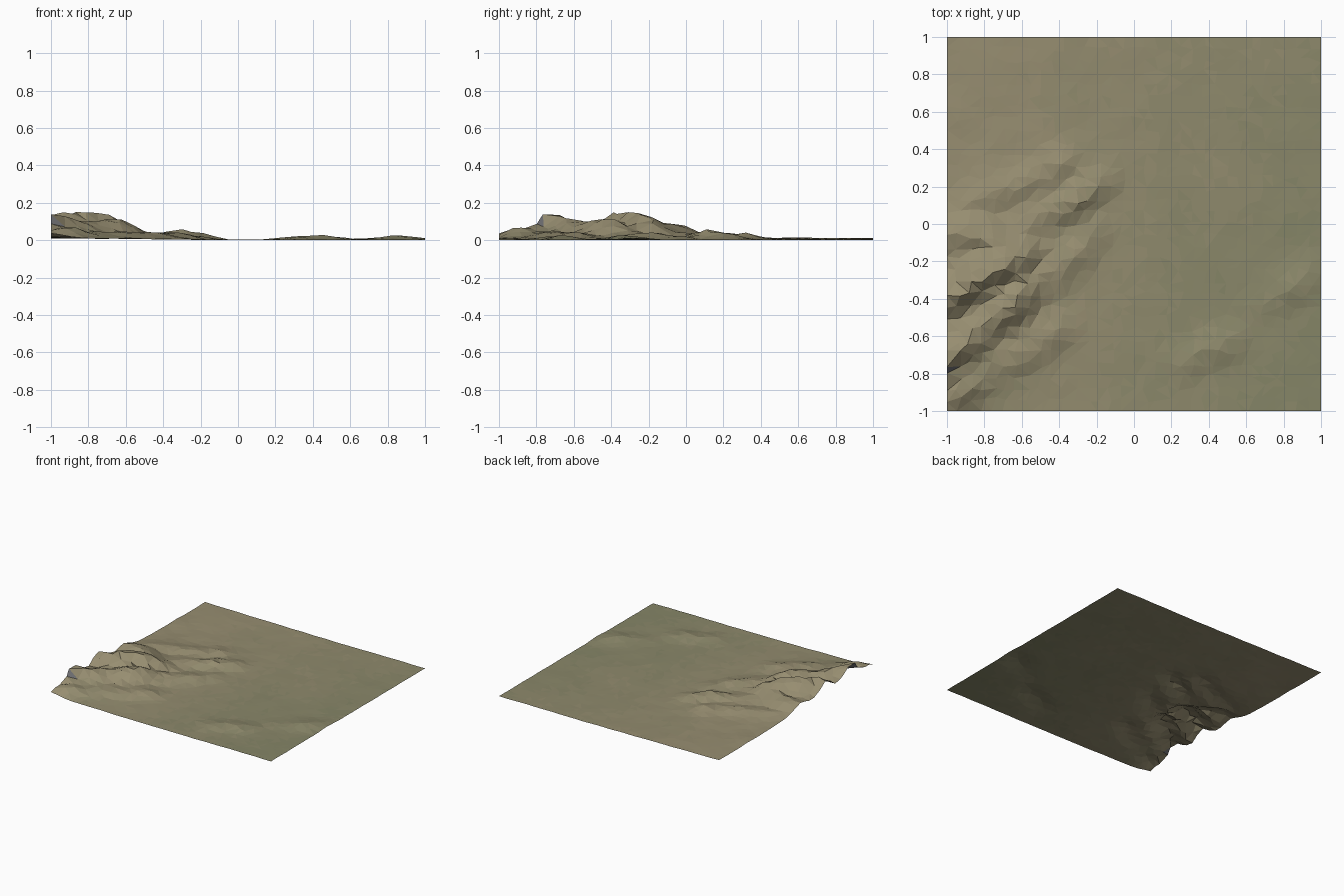
import bpy, bmesh, math, random
from mathutils import Vector, noise

if "Cube" in bpy.data.objects:
    bpy.data.objects.remove(bpy.data.objects["Cube"])

random.seed(4)
N = 32

# Ridge crests: (x, y, height above the broad swell)
RIDGES = [
    [(-1.02, -.73, .13), (-.9, -.66, .06), (-.74, -.52, .06), (-.61, -.41, .095), (-.52, -.31, .04)],
    [(-1.0, -.42, .06), (-.85, -.32, .08), (-.73, -.24, .12), (-.61, -.2, .085), (-.55, -.13, .02)],
    [(-1.0, -.07, .05), (-.9, -.05, .05), (-.77, -.07, .06), (-.72, -.15, .07)],
    [(-.62, -.05, .02), (-.45, .05, .03), (-.3, .13, .048), (-.18, .2, .03), (-.14, .27, .01)],
    [(-.85, .12, .02), (-.6, .2, .025), (-.4, .29, .036), (-.33, .36, .015)],
    [(-.7, -.76, .02), (-.5, -.66, .03), (-.37, -.58, .025)],
    [(-.42, -.3, .02), (-.3, -.16, .03), (-.2, -.04, .018)],
    [(-1.0, -.96, .03), (-.88, -.88, .045), (-.76, -.82, .02)],
    [(.25, -.76, .012), (.4, -.69, .024), (.53, -.64, .018)],
    [(.66, -.47, .008), (.84, -.36, .024), (.95, -.29, .014)],
]


def ridge(p, line):
    # steep on the south-east side, gentler on the north-west side
    best = 0
    for a, b in zip(line, line[1:]):
        a2, b2 = Vector(a[:2]), Vector(b[:2])
        d = b2 - a2
        t = max(0, min(1, (p - a2).dot(d) / d.length_squared))
        off = p - (a2 + d * t)
        width = .07 if off.dot(Vector((.5, -.86))) > 0 else .10
        h = a[2] + (b[2] - a[2]) * t
        best = max(best, h * math.exp(-(off.length / width) ** 2))
    return best


def height(x, y):
    p = Vector((x, y))
    swell = .06 * math.exp(-((x + .95) / .42) ** 2 - ((y + .42) / .45) ** 2)
    h = swell + max(ridge(p, r) for r in RIDGES)
    h += .010 * max(0, -x) * max(0, min(1, y + .5))
    n = noise.noise(Vector((x * 7, y * 7, 1.3)))
    return max(0, h * (1 + .25 * n) + .002 + .003 * n)


def material(name, rgb):
    m = bpy.data.materials.new(name)
    m.diffuse_color = (*rgb, 1)
    m.use_nodes = True
    m.node_tree.nodes["Principled BSDF"].inputs["Base Color"].default_value = m.diffuse_color
    return m


# Terrain sheet: slightly irregular grid lifted by the height function
bm = bmesh.new()
bmesh.ops.create_grid(bm, x_segments=N, y_segments=N, size=1)
for v in bm.verts:
    j = .28 * 2 / N
    if abs(v.co.x) < .999:
        v.co.x += random.uniform(-j, j)
    if abs(v.co.y) < .999:
        v.co.y += random.uniform(-j, j)
    v.co.z = height(v.co.x, v.co.y)
low = min(v.co.z for v in bm.verts)
for v in bm.verts:
    v.co.z -= low
bmesh.ops.triangulate(bm, faces=bm.faces[:], quad_method='SHORT_EDGE')
bm.normal_update()

# Ground shades from dry tan to green, bare rock on the steepest faces
SHADES = 5
tan, green = Vector((.31, .27, .165)), Vector((.235, .235, .135))
for f in bm.faces:
    c = f.calc_center_median()
    g = .4 + .4 * c.x - .12 * c.y - 3 * c.z
    g += .35 * noise.noise(Vector((c.x * 2, c.y * 2, 5))) + random.uniform(-.08, .08)
    f.material_index = max(0, min(SHADES - 1, int(g * SHADES)))
    if f.normal.z < .66 and c.z > .05:
        f.material_index = SHADES

mesh = bpy.data.meshes.new("terrain")
bm.to_mesh(mesh)
bm.free()
for i in range(SHADES):
    mesh.materials.append(material(f"ground_{i}", tan.lerp(green, i / (SHADES - 1))))
mesh.materials.append(material("rock", (.17, .17, .18)))
bpy.context.collection.objects.link(bpy.data.objects.new("terrain", mesh))
